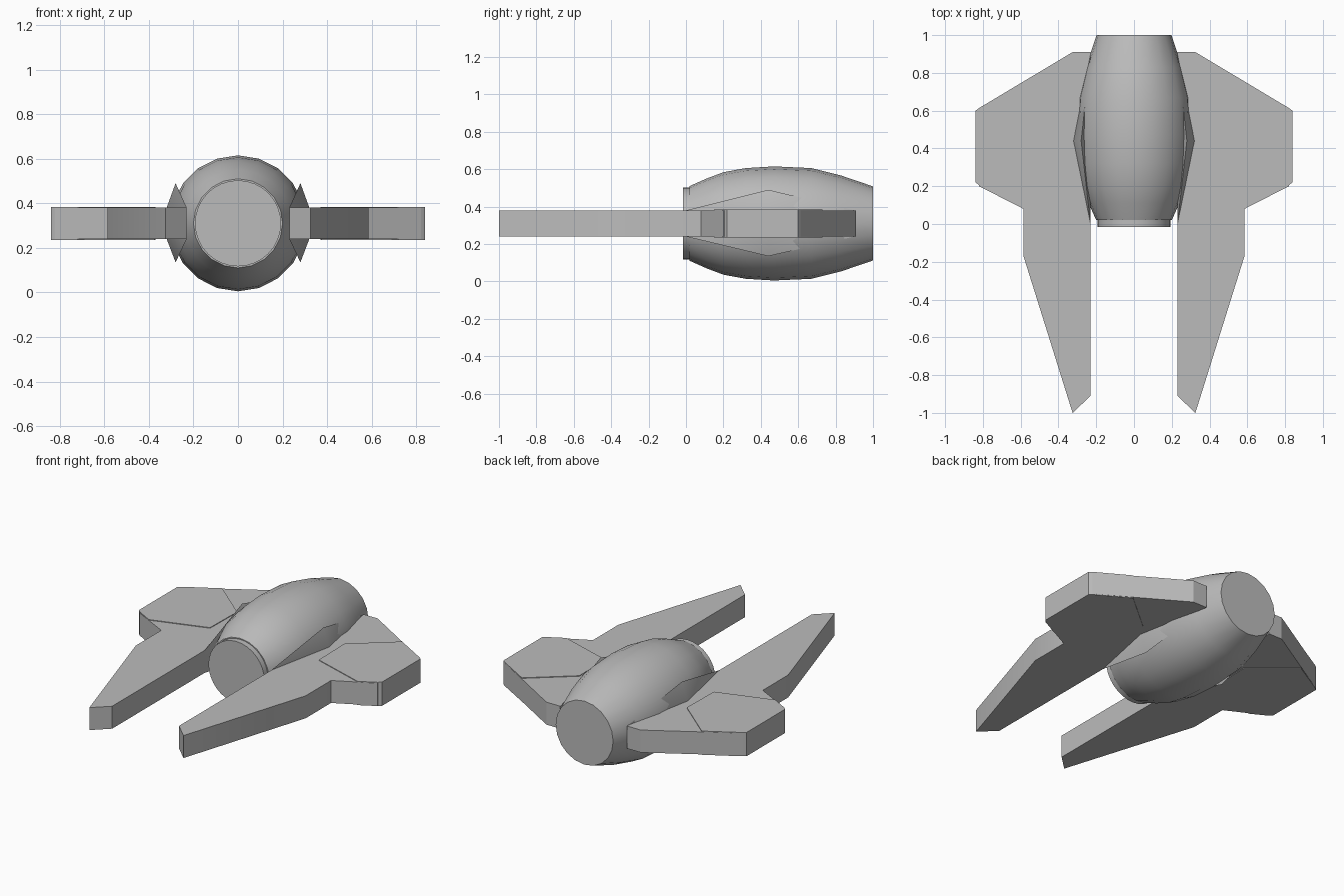
import bpy, bmesh, math

if "Cube" in bpy.data.objects:
    bpy.data.objects.remove(bpy.data.objects["Cube"], do_unlink=True)

grey = bpy.data.materials.new("hull_grey")
grey.use_nodes = True
COLOUR = (0.5, 0.5, 0.5, 1)
grey.diffuse_color = COLOUR
grey.node_tree.nodes["Principled BSDF"].inputs["Base Color"].default_value = COLOUR

AXIS_Z = 0.31
WING_BOTTOM, WING_TOP = 0.24, 0.38


def finish(name, bm, angle):
    bmesh.ops.recalc_face_normals(bm, faces=bm.faces)
    mesh = bpy.data.meshes.new(name)
    bm.to_mesh(mesh)
    bm.free()
    mesh.materials.append(grey)
    obj = bpy.data.objects.new(name, mesh)
    bpy.context.collection.objects.link(obj)
    bpy.ops.object.select_all(action='DESELECT')
    obj.select_set(True)
    bpy.context.view_layer.objects.active = obj
    bpy.ops.object.shade_smooth_by_angle(angle=math.radians(angle))


def lathe(name, profile, sides=20):
    """Closed body of revolution along y, from (y, radius) pairs."""
    bm = bmesh.new()
    rings = []
    for y, r in profile:
        angles = [2 * math.pi * i / sides for i in range(sides)]
        rings.append([bm.verts.new((r * math.sin(a), y, AXIS_Z + r * math.cos(a)))
                      for a in angles])
    for a, b in zip(rings, rings[1:]):
        for i in range(sides):
            j = (i + 1) % sides
            bm.faces.new((a[i], a[j], b[j], b[i]))
    bm.faces.new(rings[0])
    bm.faces.new(rings[-1])
    finish(name, bm, 35)


def slab(name, outline, bottom, top, side):
    """Plan outline extruded upwards."""
    bm = bmesh.new()
    base = bm.faces.new([bm.verts.new((side * x, y, bottom)) for x, y in outline])
    up = bmesh.ops.extrude_face_region(bm, geom=[base])["geom"]
    bmesh.ops.translate(bm, vec=(0, 0, top - bottom),
                        verts=[v for v in up if isinstance(v, bmesh.types.BMVert)])
    finish(name, bm, 20)


def fairing(name, side):
    """Tapered blend between wing root and fuselage, peaked above and below."""
    bm = bmesh.new()
    for z, peak in ((WING_TOP, 0.49), (WING_BOTTOM, 0.135)):
        for x, y, h in ((0.23, 0.0, z), (0.23, 0.9, z), (0.32, 0.44, z), (0.28, 0.44, peak)):
            bm.verts.new((side * x, y, h))
    bmesh.ops.convex_hull(bm, input=bm.verts)
    finish(name, bm, 30)


# Barrel fuselage and nose ring
lathe("fuselage", [(0.02, 0.2), (0.11, 0.24), (0.2, 0.274), (0.32, 0.296), (0.47, 0.305),
                   (0.67, 0.296), (0.83, 0.256), (1.0, 0.198)])
lathe("nose_ring", [(-0.015, 0.193), (0.04, 0.193)], 32)

wing_plan = [(0.23, -0.91), (0.325, -1.0), (0.585, -0.17), (0.585, 0.08), (0.82, 0.2),
             (0.82, 0.614), (0.325, 0.91), (0.23, 0.91)]
panel_plan = [(0.375, 0.26), (0.72, 0.15), (0.82, 0.205), (0.838, 0.22), (0.838, 0.6),
              (0.82, 0.614), (0.62, 0.73), (0.37, 0.52)]

# Wings with a slightly proud outer panel and root fairing
for label, side in (("left", 1), ("right", -1)):
    slab(label + "_wing", wing_plan, WING_BOTTOM, WING_TOP, side)
    slab(label + "_wing_panel", panel_plan, WING_BOTTOM - 0.004, WING_TOP + 0.004, side)
    fairing(label + "_wing_fairing", side)
